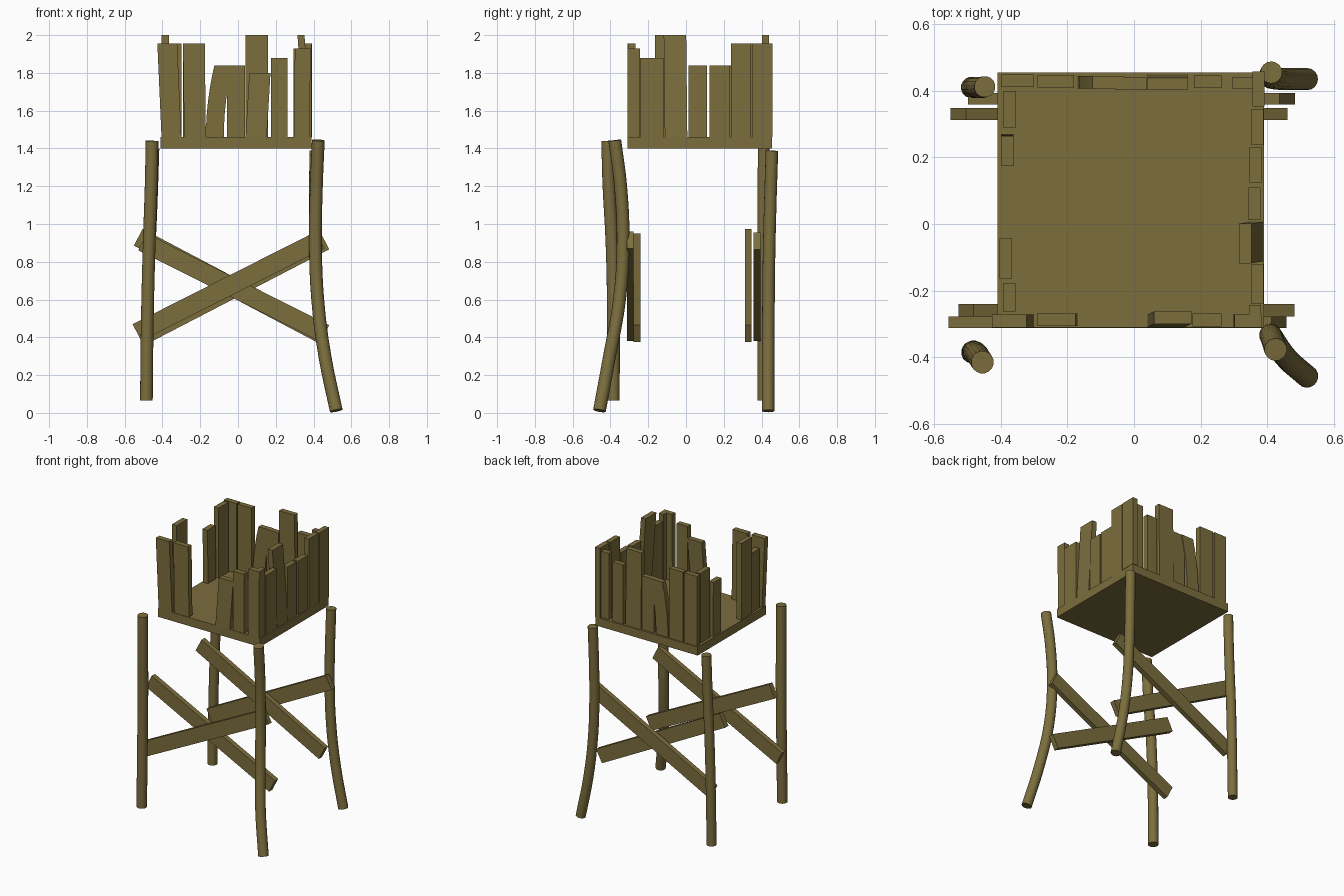
import bpy, bmesh, math
from mathutils import Vector

if "Cube" in bpy.data.objects:
    bpy.data.objects.remove(bpy.data.objects["Cube"])

wood = bpy.data.materials.new("weathered_wood")
wood.diffuse_color = (0.20, 0.155, 0.047, 1)
wood.use_nodes = True
wood.node_tree.nodes["Principled BSDF"].inputs["Base Color"].default_value = wood.diffuse_color


def mesh_object(name, bm):
    bmesh.ops.recalc_face_normals(bm, faces=bm.faces)
    me = bpy.data.meshes.new(name)
    bm.to_mesh(me)
    bm.free()
    me.materials.append(wood)
    ob = bpy.data.objects.new(name, me)
    bpy.context.collection.objects.link(ob)
    return ob


def board(name, x0, x1, y0, y1, z0, z1, lean=(0, 0), power=1):
    """Upright board; its top is shifted by lean (power 2 = bowed)."""
    bm = bmesh.new()
    n = 1 if power == 1 else 6
    rings = []
    for i in range(n + 1):
        t = i / n
        dx, dy = lean[0] * t ** power, lean[1] * t ** power
        rings.append([bm.verts.new((x + dx, y + dy, z0 + (z1 - z0) * t))
                      for x, y in ((x0, y0), (x1, y0), (x1, y1), (x0, y1))])
    bm.faces.new(rings[0][::-1])
    bm.faces.new(rings[-1])
    for a, b in zip(rings, rings[1:]):
        for k in range(4):
            bm.faces.new((a[k], a[(k + 1) % 4], b[(k + 1) % 4], b[k]))
    return mesh_object(name, bm)


def brace(name, a, b, y0, y1, width=0.1):
    """Diagonal plank in the xz plane between centre-line ends a and b."""
    a, b = Vector(a), Vector(b)
    d = (b - a).normalized()
    n = Vector((-d.y, d.x)) * width / 2
    bm = bmesh.new()
    rings = [[bm.verts.new((p.x, y, p.y)) for p in (a - n, b - n, b + n, a + n)]
             for y in (y0, y1)]
    bm.faces.new(rings[0])
    bm.faces.new(rings[1])
    for k in range(4):
        bm.faces.new((rings[0][k], rings[0][(k + 1) % 4],
                      rings[1][(k + 1) % 4], rings[1][k]))
    return mesh_object(name, bm)


def leg(name, pts, r):
    """Bent round pole swept along smooth points."""
    cu = bpy.data.curves.new(name, 'CURVE')
    cu.dimensions = '3D'
    cu.bevel_depth = r
    cu.bevel_resolution = 6
    cu.resolution_u = 4
    cu.use_fill_caps = True
    sp = cu.splines.new('BEZIER')
    sp.bezier_points.add(len(pts) - 1)
    for bp, p in zip(sp.bezier_points, pts):
        bp.co = p
        bp.handle_left_type = bp.handle_right_type = 'AUTO'
    cu.materials.append(wood)
    ob = bpy.data.objects.new(name, cu)
    bpy.context.collection.objects.link(ob)
    bpy.ops.object.select_all(action='DESELECT')
    ob.select_set(True)
    bpy.context.view_layer.objects.active = ob
    bpy.ops.object.convert(target='MESH')
    bpy.ops.object.shade_smooth_by_angle(angle=math.radians(40))


# Platform
board("platform", -0.41, 0.39, -0.31, 0.455, 1.40, 1.46)

# Four poles
leg("front_left_leg", [(-0.455, -0.415, 1.44), (-0.46, -0.408, 1.2), (-0.47, -0.392, 0.9),
                       (-0.48, -0.384, 0.5), (-0.485, -0.385, 0.065)], 0.034)
leg("front_right_leg", [(0.425, -0.377, 1.443), (0.415, -0.346, 1.2), (0.41, -0.333, 0.9),
                        (0.422, -0.352, 0.6), (0.46, -0.405, 0.3), (0.52, -0.458, 0.012)], 0.034)
leg("back_left_leg", [(-0.448, 0.412, 1.40), (-0.458, 0.41, 1.1), (-0.475, 0.41, 0.7),
                      (-0.488, 0.41, 0.065)], 0.032)
leg("back_right_leg", [(0.412, 0.455, 1.388), (0.408, 0.446, 1.1), (0.41, 0.44, 0.85),
                       (0.422, 0.437, 0.6), (0.46, 0.435, 0.3), (0.52, 0.435, 0.01)], 0.033)

# Crossed braces, front and back
brace("front_rising_brace", (-0.535, 0.425), (0.435, 0.915), -0.312, -0.277)
brace("back_rising_brace", (-0.475, 0.425), (0.46, 0.91), 0.358, 0.394)
brace("front_falling_brace", (-0.505, 0.905), (0.46, 0.42), -0.277, -0.24)
brace("back_falling_brace", (-0.528, 0.93), (0.438, 0.42), 0.312, 0.348)

Z = 1.46
# Front and back palisades: start, end, outer offset, top, lean, bow
front = [(-0.405, -0.30, 0, 1.955, (-0.022, 0), 1),
         (-0.285, -0.17, 0.004, 1.955, (-0.006, 0), 1),
         (0.04, 0.152, 0, 1.80, (0.02, 0.01), 1),
         (0.175, 0.262, 0.003, 1.88, (0, 0), 1),
         (0.297, 0.38, 0, 1.93, (0.004, 0), 1)]
for i, (a, b, o, top, lean, p) in enumerate(front):
    board(f"front_board_{i}", a, b, -0.31 + o, -0.272 + o, Z, top, lean, p)

back = [(-0.40, -0.30, 0.003, 1.955, (0, 0), 1),
        (-0.29, -0.18, 0.005, 1.955, (0, 0), 1),
        (-0.17, -0.075, 0.008, 1.84, (0.045, 0), 2),
        (-0.057, 0.037, 0.012, 1.84, (0, 0), 1),
        (0.04, 0.16, 0.003, 2.0, (0, -0.01), 1),
        (0.18, 0.262, 0.006, 1.88, (0, 0), 1),
        (0.295, 0.358, 0.01, 1.93, (0, 0), 1)]
for i, (a, b, o, top, lean, p) in enumerate(back):
    board(f"back_board_{i}", a, b, 0.415 - o, 0.452 - o, Z, top, lean, p)

# Right and left palisades
right = [(0.352, 0.458, 0, 1.955, (0, 0), 1),
         (0.237, 0.345, 0.003, 1.955, (0, 0), 1),
         (0.125, 0.23, 0.008, 1.84, (0, 0), 1),
         (0.012, 0.11, 0.012, 1.84, (0, 0), 1),
         (-0.112, 0.007, 0.004, 2.0, (-0.036, -0.006), 1),
         (-0.24, -0.12, 0.003, 1.88, (0, 0), 1),
         (-0.308, -0.243, 0.01, 1.93, (0, 0), 1)]
for i, (a, b, o, top, lean, p) in enumerate(right):
    board(f"right_board_{i}", 0.355 - o, 0.392 - o, a, b, Z, top, lean, p)

left = [(0.29, 0.40, 0.016, 1.955, (0, 0), 1),
        (0.18, 0.27, 0.008, 1.84, (0, -0.006), 2),
        (-0.163, -0.043, 0.004, 2.0, (0, 0), 1),
        (-0.262, -0.178, 0.014, 1.88, (0, 0), 1)]
for i, (a, b, o, top, lean, p) in enumerate(left):
    board(f"left_board_{i}", -0.408 + o, -0.37 + o, a, b, Z, top, lean, p)
